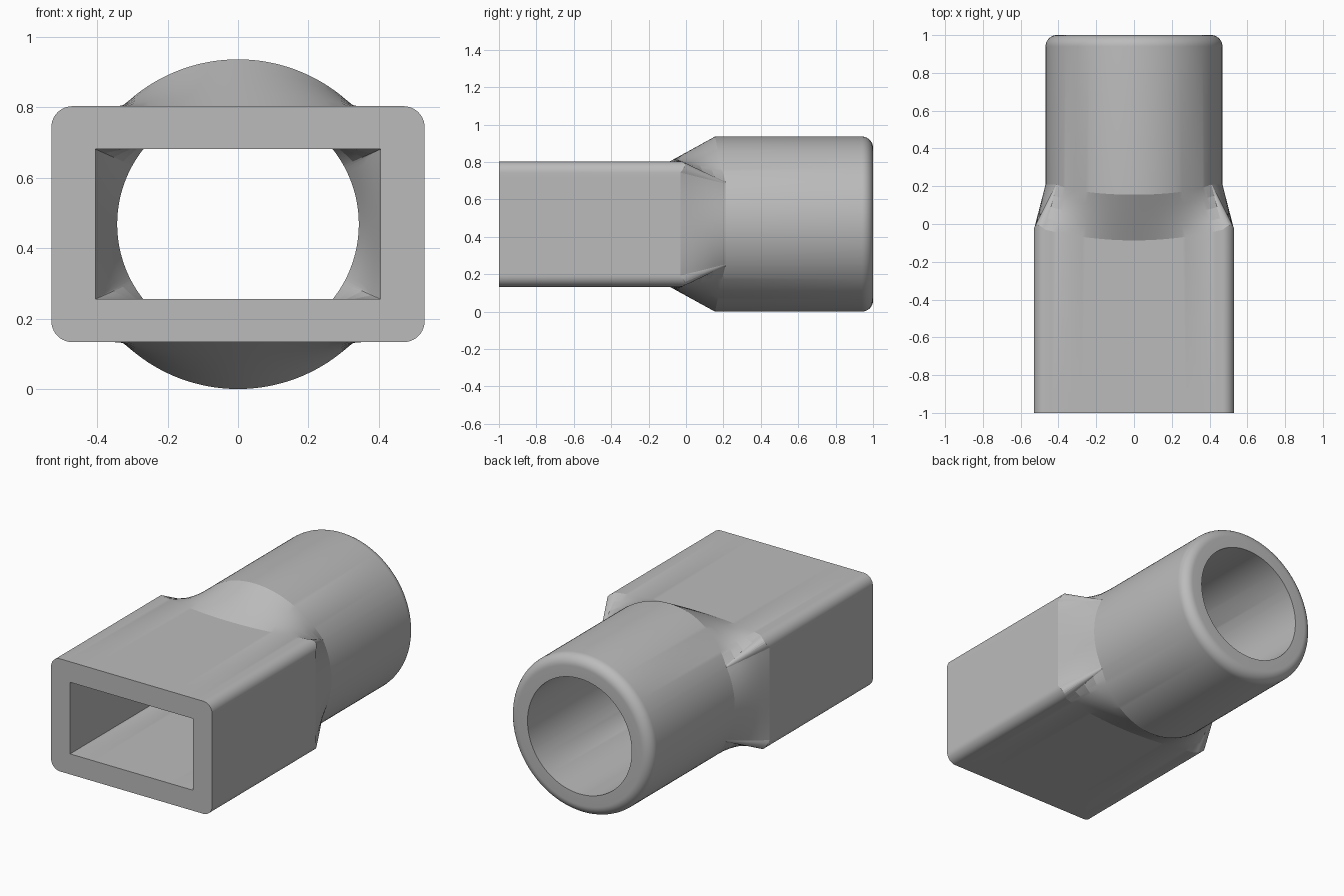
import bpy, bmesh
from math import sin, cos, radians, pi

cube = bpy.data.objects.get("Cube")
if cube:
    bpy.data.objects.remove(cube, do_unlink=True)

SIDE, CORNER, TOP = 12, 10, 24      # divisions along one quarter of a section
COUNT = SIDE + CORNER + TOP + 1


def rectangle(half_w, half_h, r, y_of):
    """Quarter of a rounded rectangle, from mid side to mid top."""
    pts = [(half_w, (half_h - r) * i / SIDE) for i in range(SIDE)]
    for i in range(CORNER + 1):
        a = pi / 2 * i / CORNER
        pts.append((half_w - r + r * cos(a), half_h - r + r * sin(a)))
    pts += [((half_w - r) * (1 - i / TOP), half_h) for i in range(1, TOP + 1)]
    return [(x, y_of(j), z) for j, (x, z) in enumerate(pts)]


def circle(radius, y_of):
    """Quarter circle whose points match those of the rectangle."""
    lo, hi = radians(27.5), radians(29)
    angles = [lo * i / SIDE for i in range(SIDE)]
    angles += [lo + (hi - lo) * i / CORNER for i in range(CORNER + 1)]
    angles += [hi + (pi / 2 - hi) * i / TOP for i in range(1, TOP + 1)]
    return [(radius * cos(a), y_of(j), radius * sin(a)) for j, a in enumerate(angles)]


def flat(y):
    return lambda j: y


def top_fraction(j):
    return max(0, j - SIDE - CORNER) / TOP


def bowed(y, drop, bump=0):
    """Seam that is level on the side and bows forward over the top."""
    def y_of(j):
        t = top_fraction(j)
        corner = min(1, max(0, (j - SIDE) / CORNER))
        return y - drop * (1 - (1 - t) ** 2) + bump * sin(pi * corner)
    return y_of


def blend(a, b, steps):
    return [[tuple(p + (q - p) * s / steps for p, q in zip(u, v)) for u, v in zip(a, b)]
            for s in range(steps + 1)]


# Outer skin: square socket, transition, round socket with rounded rim
rings = [rectangle(0.53, 0.335, 0.06, flat(-1))]
rings += blend(rectangle(0.53, 0.335, 0.06, bowed(-0.03, 0.057, 0.025)),
               circle(0.468, bowed(0.21, 0.055)), 4)
for i in range(11):
    a = pi / 2 * i / 10
    rings.append(circle(0.408 + 0.06 * cos(a), flat(0.94 + 0.06 * sin(a))))

# Inner skin: round bore, transition, sharp-cornered rectangular bore
rings.append(circle(0.343, flat(1)))
rings += blend(circle(0.343, flat(0.2)), rectangle(0.405, 0.213, 0, flat(0)), 4)
rings.append(rectangle(0.405, 0.213, 0, flat(-1)))

# Skin one quarter, closing the last ring back onto the first
bm = bmesh.new()
grid = [[bm.verts.new(p) for p in ring] for ring in rings]
for i, ring in enumerate(grid):
    nxt = grid[(i + 1) % len(grid)]
    for j in range(COUNT - 1):
        bm.faces.new((ring[j], ring[j + 1], nxt[j + 1], nxt[j]))
bmesh.ops.remove_doubles(bm, verts=bm.verts, dist=0.00005)
bmesh.ops.recalc_face_normals(bm, faces=bm.faces)
if max(bm.faces, key=lambda f: f.calc_center_median().x).normal.x < 0:
    bmesh.ops.reverse_faces(bm, faces=bm.faces)
mesh = bpy.data.meshes.new("pipe_adapter")
bm.to_mesh(mesh)
bm.free()

adapter = bpy.data.objects.new("pipe_adapter", mesh)
adapter.location.z = 0.468
bpy.context.collection.objects.link(adapter)

# Mirror the quarter left-right and top-bottom
mirror = adapter.modifiers.new("mirror", 'MIRROR')
mirror.use_axis = (True, False, True)
mirror.merge_threshold = 0.0001
bpy.ops.object.select_all(action='DESELECT')
adapter.select_set(True)
bpy.context.view_layer.objects.active = adapter
bpy.ops.object.modifier_apply(modifier=mirror.name)
bpy.ops.object.shade_smooth_by_angle(angle=radians(13))

# Plain grey finish
grey = bpy.data.materials.new("plain_grey")
grey.use_nodes = True
colour = (0.5, 0.5, 0.5, 1)
grey.diffuse_color = colour
grey.node_tree.nodes["Principled BSDF"].inputs["Base Color"].default_value = colour
adapter.data.materials.append(grey)
